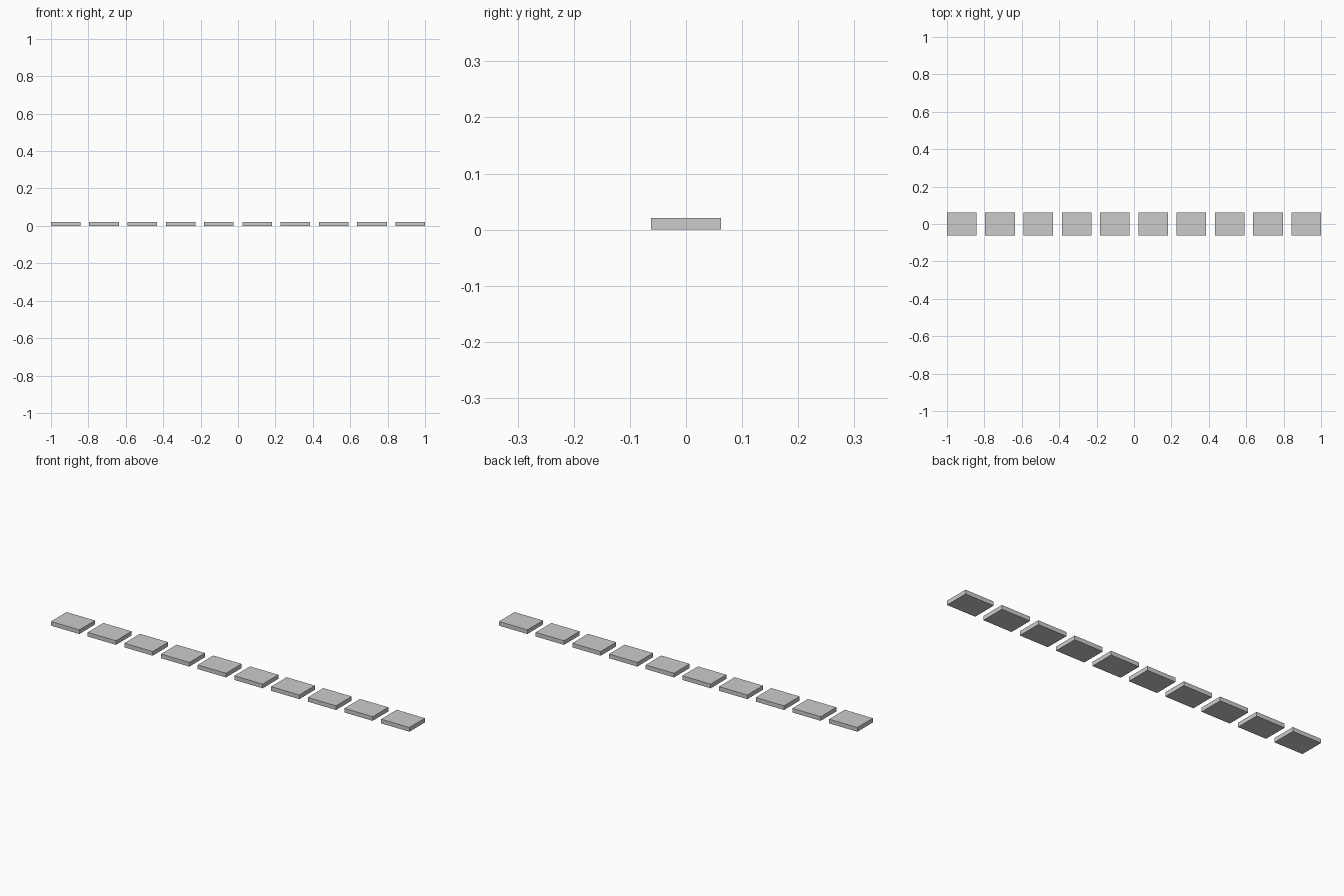
import bpy

if "Cube" in bpy.data.objects:
    bpy.data.objects.remove(bpy.data.objects["Cube"])

COUNT = 10
W, D, H = 0.158, 0.124, 0.021      # slab size
PITCH = (2.0 - W) / (COUNT - 1)    # spacing so the row spans 2 units


def add_slab(name, x):
    bpy.ops.mesh.primitive_cube_add(size=1, location=(x, 0, H / 2))
    slab = bpy.context.object
    slab.name = name
    slab.scale = (W, D, H)
    bpy.ops.object.transform_apply(location=False, rotation=False, scale=True)


# Straight row of separate flat paving slabs
for i in range(COUNT):
    add_slab(f"paving_slab_{i + 1}", -1 + W / 2 + i * PITCH)
